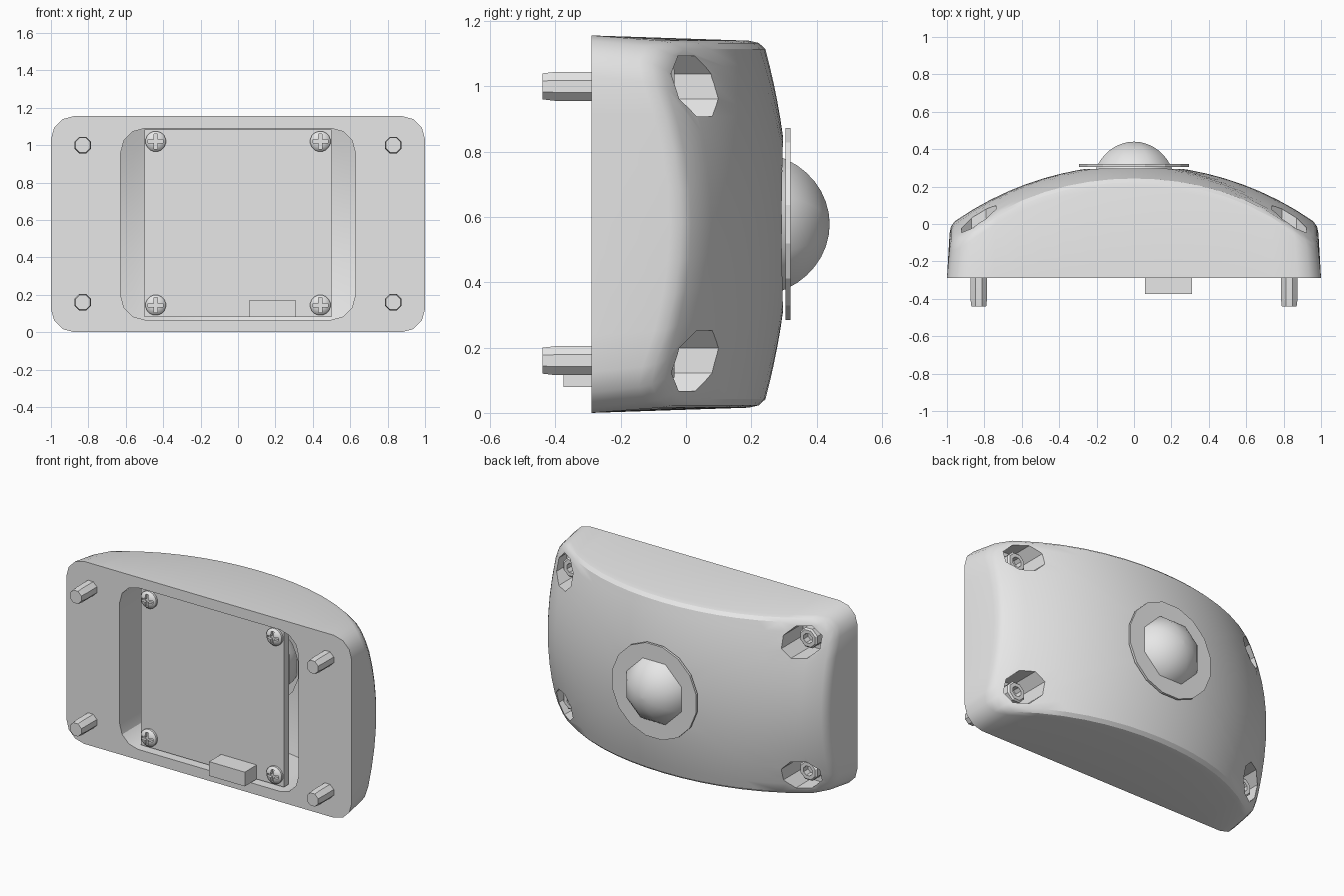
import bpy, bmesh, math

if "Cube" in bpy.data.objects:
    bpy.data.objects.remove(bpy.data.objects["Cube"])

grey = bpy.data.materials.new("light_grey")
grey.use_nodes = True
grey.diffuse_color = (0.8, 0.8, 0.8, 1)
grey.node_tree.nodes["Principled BSDF"].inputs["Base Color"].default_value = (0.8, 0.8, 0.8, 1)

MID = 0.578      # height of the centre line
FRONT = -0.29    # flat mounting face


def activate(ob):
    bpy.ops.object.select_all(action='DESELECT')
    ob.select_set(True)
    bpy.context.view_layer.objects.active = ob


def smooth(ob, angle=30):
    activate(ob)
    bpy.ops.object.shade_smooth_by_angle(angle=math.radians(angle))


def loft(name, rings):
    """Skin a list of equal-length point rings and cap both ends."""
    bm = bmesh.new()
    loops = [[bm.verts.new(p) for p in ring] for ring in rings]
    for a, b in zip(loops, loops[1:]):
        n = len(a)
        for i in range(n):
            j = (i + 1) % n
            bm.faces.new((a[i], a[j], b[j], b[i]))
    bm.faces.new(loops[0])
    bm.faces.new(loops[-1])
    bmesh.ops.recalc_face_normals(bm, faces=bm.faces)
    mesh = bpy.data.meshes.new(name)
    bm.to_mesh(mesh)
    bm.free()
    mesh.materials.append(grey)
    ob = bpy.data.objects.new(name, mesh)
    bpy.context.collection.objects.link(ob)
    return ob


def lathe(name, x, z, profile, sides):
    """Turn (y, radius) pairs around an axis parallel to y."""
    turns = [2 * math.pi * (i + 0.5) / sides for i in range(sides)]
    return loft(name, [[(x + r * math.cos(a), y, z + r * math.sin(a)) for a in turns]
                       for y, r in profile])


def box(name, x0, x1, y0, y1, z0, z1):
    return loft(name, [[(x0, y, z0), (x1, y, z0), (x1, y, z1), (x0, y, z1)]
                       for y in (y0, y1)])


def cut(target, cutter):
    cutter.hide_render = True
    mod = target.modifiers.new("cut", 'BOOLEAN')
    mod.operation = 'DIFFERENCE'
    mod.solver = 'EXACT'
    mod.object = cutter
    activate(target)
    bpy.ops.object.modifier_apply(modifier=mod.name)
    bpy.data.objects.remove(cutter)


def outline(hw, hh, r, steps=3):
    """Rounded rectangle in x and z, with subdivided straight edges."""
    corners = []
    for k, (sx, sz) in enumerate(((1, 1), (-1, 1), (-1, -1), (1, -1))):
        arc = [math.pi / 2 * (k + i / steps) for i in range(steps + 1)]
        corners.append([(sx * (hw - r) + r * math.cos(a), sz * (hh - r) + r * math.sin(a))
                        for a in arc])
    pts = []
    for k, arc in enumerate(corners):
        pts += arc
        (ax, az), (bx, bz) = arc[-1], corners[(k + 1) % 4][0]
        n = 14 if k % 2 == 0 else 8
        pts += [(ax + (bx - ax) * i / n, az + (bz - az) * i / n) for i in range(1, n)]
    return pts


def crown(x, z):
    """Depth of the curved back surface."""
    radius = 1.68
    return 0.315 - radius + math.sqrt(radius ** 2 - x * x) - 0.25 * z * z * (1 + 0.8 * x ** 4)


def ring(pts, depth):
    return [(x, depth(x, z), z + MID) for x, z in pts]


def domed_block(name, hw, hh, r, y0, drop, bevel):
    rings = [ring(outline(hw, hh, r), lambda x, z: y0)]
    if bevel:
        rings.append(ring(outline(hw - 0.014, hh - 0.016, r),
                          lambda x, z: crown(x, z) - 0.045))
        rings.append(ring(outline(hw - 0.021, hh - 0.023, r),
                          lambda x, z: crown(x, z) - 0.015))
        hw, hh = hw - 0.042, hh - 0.042
    top = outline(hw, hh, r)
    for i in range(10):
        s = 1 - i / 10
        rings.append(ring([(x * s, z * s) for x, z in top],
                          lambda x, z: crown(x, z) - drop))
    return loft(name, rings)


# Housing: curved shell, hollow inside, with lens opening and screw wells
housing = domed_block("housing", 1.0, 0.578, 0.125, FRONT, 0, True)
cut(housing, domed_block("cavity_cutter", 0.627, 0.512, 0.13, -0.5, 0.07, False))
cut(housing, lathe("lens_cutter", 0, MID, [(0, 0.27), (0.6, 0.27)], 16))

for side, x in (("left", 0.83), ("right", -0.83)):
    for level, z in (("lower", 0.16), ("upper", 1.0)):
        cut(housing, lathe("well_cutter", x, z, [(-0.12, 0.1), (0.5, 0.1)], 8))
        # Mounting bolt with socket head and shaft out of the front
        bolt = lathe(f"{side}_{level}_bolt", x, z,
                     [(-0.44, 0.043), (-0.4, 0.048), (-0.13, 0.048), (-0.13, 0.065),
                      (-0.045, 0.065), (-0.035, 0.055), (-0.035, 0.032), (-0.08, 0.032)], 8)
        smooth(bolt)
smooth(housing)

# Lens and its flange on the back
flange = lathe("lens_flange", 0, MID, [(0.305, 0.3), (0.32, 0.3)], 16)
arcs = [math.radians(a) for a in range(0, 90, 9)] + [math.radians(89)]
lens = lathe("lens", 0, MID, [(0.2 + 0.24 * math.sin(a), 0.24 * math.cos(a)) for a in arcs], 8)
smooth(lens, 50)

# Circuit board with connector
box("circuit_board", -0.5, 0.5, -0.255, -0.205, 0.08, 1.085)
box("connector", 0.06, 0.31, -0.375, -0.25, 0.08, 0.17)

# Cross-head screws at the board corners
for side, x in (("left", 0.44), ("right", -0.44)):
    for level, z in (("lower", 0.145), ("upper", 1.02)):
        screw = lathe(f"{side}_{level}_board_screw", x, z,
                      [(-0.24, 0.055), (-0.268, 0.055), (-0.28, 0.045), (-0.288, 0.025)], 16)
        for w, h in ((0.04, 0.009), (0.009, 0.04)):
            cut(screw, box("slot_cutter", x - w, x + w, -0.32, -0.268, z - h, z + h))
        smooth(screw)
